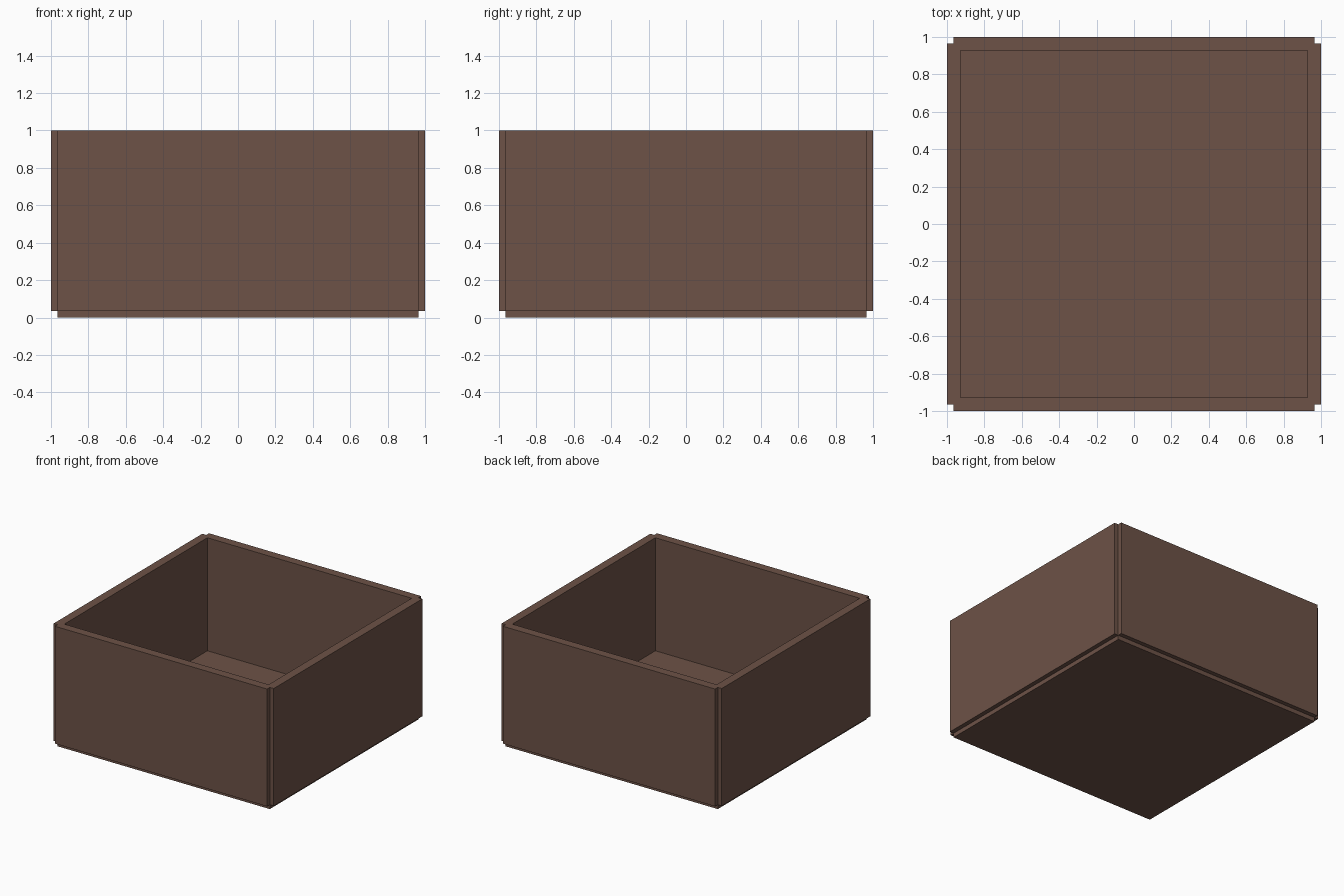
import bpy

if "Cube" in bpy.data.objects:
    bpy.data.objects.remove(bpy.data.objects["Cube"])

T = 0.0714            # panel thickness
H = T / 2             # panels overlap by half a thickness
A = 1 - H             # half length of every panel
HEIGHT = 1.0

mat = bpy.data.materials.new("brown_wood")
mat.diffuse_color = (0.153, 0.085, 0.063, 1)
mat.use_nodes = True
mat.node_tree.nodes["Principled BSDF"].inputs["Base Color"].default_value = mat.diffuse_color


def extruded_profile(name, loops, z0, z1):
    """Solid made from closed flat outlines (inner loops become holes)."""
    curve = bpy.data.curves.new(name, 'CURVE')
    curve.dimensions = '2D'
    curve.fill_mode = 'BOTH'
    curve.extrude = (z1 - z0) / 2
    for points in loops:
        spline = curve.splines.new('POLY')
        spline.points.add(len(points) - 1)
        for p, (x, y) in zip(spline.points, points):
            p.co = (x, y, 0, 1)
        spline.use_cyclic_u = True
    obj = bpy.data.objects.new(name, curve)
    bpy.context.collection.objects.link(obj)
    obj.location.z = (z0 + z1) / 2
    curve.materials.append(mat)
    bpy.ops.object.select_all(action='DESELECT')
    obj.select_set(True)
    bpy.context.view_layer.objects.active = obj
    bpy.ops.object.convert(target='MESH')
    obj = bpy.context.object
    obj.name = name
    bpy.ops.object.mode_set(mode='EDIT')
    bpy.ops.mesh.select_all(action='SELECT')
    bpy.ops.mesh.remove_doubles(threshold=0.0001)
    bpy.ops.mesh.normals_make_consistent(inside=False)
    bpy.ops.object.mode_set(mode='OBJECT')
    bpy.ops.object.shade_flat()
    return obj


def square(r):
    return [(r, -r), (r, r), (-r, r), (-r, -r)]


# Walls: square ring with notched corners where the panels meet
outline = []
corner = [(1, -A), (1, A), (A, A)]
for _ in range(4):
    outline += corner
    corner = [(-y, x) for x, y in corner]
extruded_profile("box_walls", [outline, square(1 - T)], H, HEIGHT)

# Floor panel, set in from the walls and dropping below them
extruded_profile("box_floor", [square(A)], 0, T)
